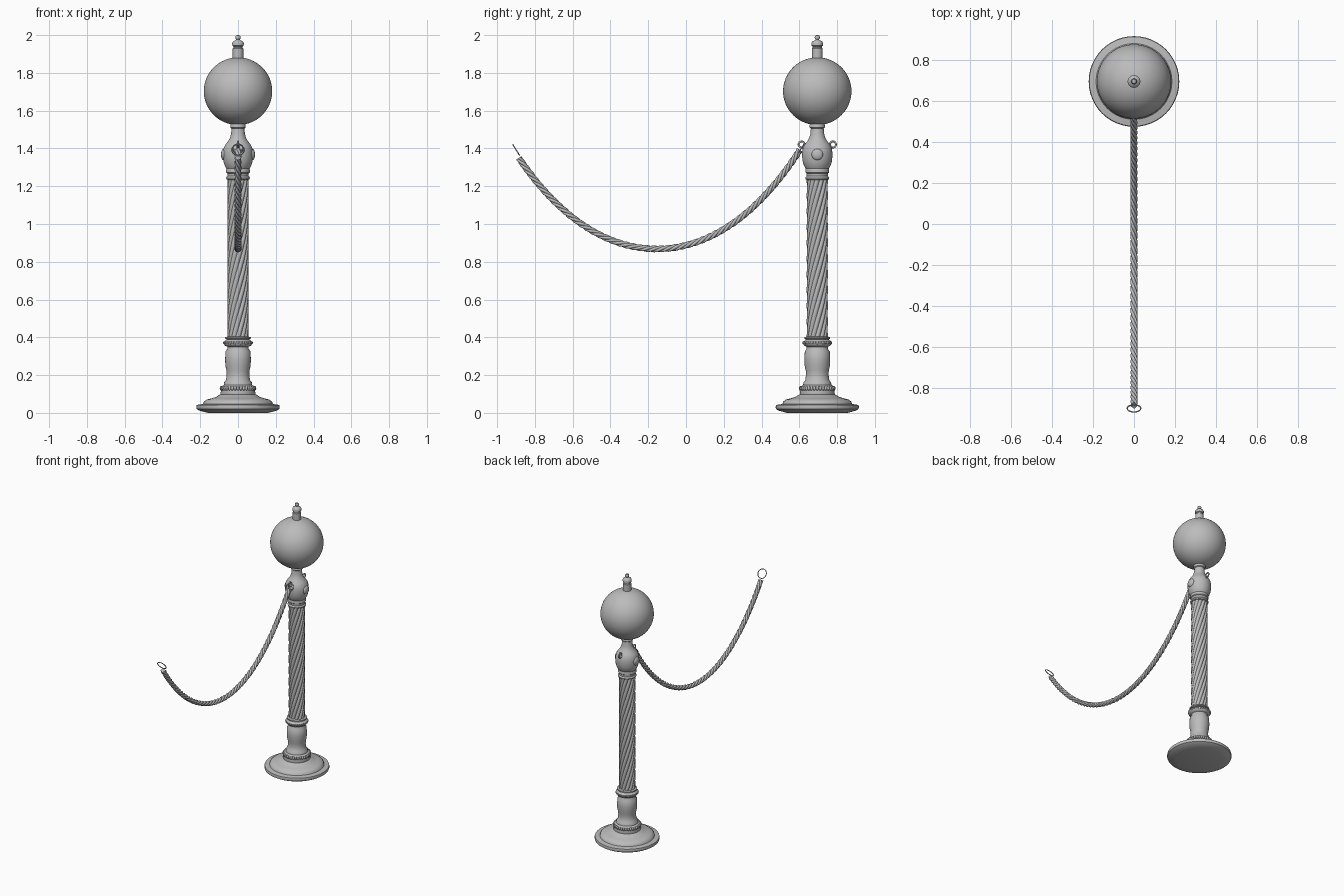
import bpy, bmesh, math
from mathutils import Vector, Matrix

cube = bpy.data.objects.get("Cube")
if cube:
    bpy.data.objects.remove(cube, do_unlink=True)

POST_Y = 0.695
TAU = math.tau

grey = bpy.data.materials.new("plain grey")
grey.use_nodes = True
grey.diffuse_color = (0.5, 0.5, 0.5, 1)
grey.node_tree.nodes["Principled BSDF"].inputs["Base Color"].default_value = (0.5, 0.5, 0.5, 1)


def finish(name, bm, angle=40):
    bmesh.ops.recalc_face_normals(bm, faces=bm.faces)
    mesh = bpy.data.meshes.new(name)
    bm.to_mesh(mesh)
    bm.free()
    mesh.materials.append(grey)
    ob = bpy.data.objects.new(name, mesh)
    bpy.context.collection.objects.link(ob)
    bpy.ops.object.select_all(action='DESELECT')
    ob.select_set(True)
    bpy.context.view_layer.objects.active = ob
    bpy.ops.object.shade_smooth_by_angle(angle=math.radians(angle))
    return ob


def skin(bm, rings, close=False):
    """Join rings of points with quads, capping or closing the ends."""
    loops = [[bm.verts.new(p) for p in ring] for ring in rings]
    n = len(loops[0])
    pairs = list(zip(loops, loops[1:]))
    if close:
        pairs.append((loops[-1], loops[0]))
    for a, b in pairs:
        for i in range(n):
            j = (i + 1) % n
            bm.faces.new((a[i], a[j], b[j], b[i]))
    if not close:
        bm.faces.new(loops[0])
        bm.faces.new(loops[-1])


def lathe(name, profile, sides=48, angle=40):
    bm = bmesh.new()
    skin(bm, [[(r * math.cos(TAU * i / sides), POST_Y + r * math.sin(TAU * i / sides), z)
               for i in range(sides)] for r, z in profile])
    return finish(name, bm, angle)


def torus(name, centre, axis, major, minor):
    bm = bmesh.new()
    turn = Vector((0, 0, 1)).rotation_difference(Vector(axis)).to_matrix()
    rings = []
    for i in range(32):
        a = TAU * i / 32
        out = Vector((math.cos(a), math.sin(a), 0))
        rings.append([Vector(centre) + turn @ (out * (major + minor * math.cos(TAU * j / 10))
                      + Vector((0, 0, minor * math.sin(TAU * j / 10)))) for j in range(10)])
    skin(bm, rings, close=True)
    return finish(name, bm, 60)


def ball(name, centre, size, segments=48):
    bm = bmesh.new()
    bmesh.ops.create_uvsphere(bm, u_segments=segments, v_segments=segments // 2, radius=1,
                              matrix=Matrix.Translation(centre) @ Matrix.Diagonal((*size, 1)))
    return finish(name, bm, 60)


def bead_ring(name, radius, z, size, count):
    bm = bmesh.new()
    for i in range(count):
        a = TAU * i / count
        place = Matrix.Translation((radius * math.cos(a), POST_Y + radius * math.sin(a), z))
        bmesh.ops.create_uvsphere(bm, u_segments=8, v_segments=6, radius=1,
                                  matrix=place @ Matrix.Diagonal((*size, 1)))
    return finish(name, bm, 60)


# Stepped round foot and lower pedestal
lathe("foot", [(0.16, 0), (0.205, 0.012), (0.218, 0.02), (0.221, 0.03), (0.218, 0.042),
               (0.185, 0.047), (0.18, 0.06), (0.165, 0.071), (0.14, 0.077), (0.115, 0.085),
               (0.1, 0.095), (0.092, 0.098)])
lathe("pedestal", [(0.09, 0.09), (0.093, 0.1), (0.09, 0.118), (0.088, 0.14), (0.075, 0.148),
                   (0.073, 0.162), (0.064, 0.172), (0.06, 0.2), (0.061, 0.225), (0.067, 0.25),
                   (0.068, 0.285), (0.066, 0.325), (0.057, 0.338), (0.056, 0.35), (0.069, 0.356),
                   (0.075, 0.365), (0.075, 0.377), (0.066, 0.384), (0.06, 0.389), (0.068, 0.393),
                   (0.068, 0.401), (0.055, 0.404)])
bead_ring("foot_beads", 0.089, 0.13, (0.008, 0.008, 0.012), 36)
bead_ring("collar_beads", 0.073, 0.371, (0.006, 0.006, 0.008), 32)

# Column with twisted ribs
bm = bmesh.new()
RIBS, SIDES = 12, 96
rings = []
for k in range(81):
    z = 0.4 + 0.85 * k / 80
    ring = []
    for i in range(SIDES):
        a = TAU * i / SIDES
        r = 0.049 + 0.007 * abs(math.cos(a * RIBS / 2))
        a += TAU * 0.85 * k / 80
        ring.append((r * math.cos(a), POST_Y + r * math.sin(a), z))
    rings.append(ring)
skin(bm, rings)
finish("twisted_column", bm)

# Capital, bulbous head and neck
lathe("head", [(0.05, 1.232), (0.061, 1.236), (0.063, 1.244), (0.06, 1.25), (0.056, 1.254),
               (0.057, 1.268), (0.063, 1.273), (0.063, 1.287), (0.061, 1.293), (0.07, 1.308),
               (0.077, 1.33), (0.08, 1.355), (0.08, 1.38), (0.076, 1.402), (0.066, 1.422),
               (0.053, 1.438), (0.043, 1.455), (0.037, 1.475), (0.034, 1.505), (0.04, 1.51),
               (0.041, 1.525), (0.034, 1.535)])

# Globe and finial
ball("globe", (0, POST_Y, 1.703), (0.181, 0.181, 0.179), 64)
lathe("finial", [(0.028, 1.87), (0.028, 1.93), (0.024, 1.934), (0.024, 1.94), (0.03, 1.944),
                 (0.031, 1.958), (0.026, 1.967), (0.014, 1.972), (0.009, 1.976), (0.013, 1.982),
                 (0.014, 1.99), (0.01, 1.998), (0.003, 2.0)], 24)

# Side knobs and front and back eyelets on the head
for side, label in ((1, "left"), (-1, "right")):
    ball(label + "_knob", (side * 0.076, POST_Y, 1.368), (0.014, 0.03, 0.03), 24)
for side, label in ((-1, "front"), (1, "back")):
    torus(label + "_eyelet", (0, POST_Y + side * 0.083, 1.421), (1, 0, 0), 0.016, 0.005)
    ball(label + "_eyelet_stem", (0, POST_Y + side * 0.069, 1.405), (0.009, 0.011, 0.011), 16)

# Hanging rope with twisted strands
bm = bmesh.new()
STRANDS, AROUND, STEPS = 4, 24, 300
SAG, LOW_Y, LOW_Z = 0.62, -0.155, 0.868
START, END = 0.603, -0.885
rings, travelled, last = [], 0, None
for k in range(STEPS + 1):
    y = START + (END - START) * k / STEPS
    d = (y - LOW_Y) / SAG
    centre = Vector((0, y, LOW_Z + SAG * (math.cosh(d) - 1)))
    normal = Vector((0, -math.sinh(d), 1)).normalized()
    travelled += (centre - last).length if last else 0
    last = centre
    ring = []
    for i in range(AROUND):
        a = TAU * i / AROUND
        r = 0.0125 + 0.0055 * abs(math.cos(a * STRANDS / 2))
        a += TAU * travelled / 0.15
        ring.append(centre + r * (math.cos(a) * normal + math.sin(a) * Vector((1, 0, 0))))
    rings.append(ring)
skin(bm, rings)
finish("rope", bm, 50)

# Thin rings at both rope ends
torus("far_rope_ring", (0, -0.899, 1.392), (0, 0.85, 0.53), 0.033, 0.003)
torus("near_rope_ring", (0, 0.61, 1.4), (0, -0.85, 0.53), 0.028, 0.003)
